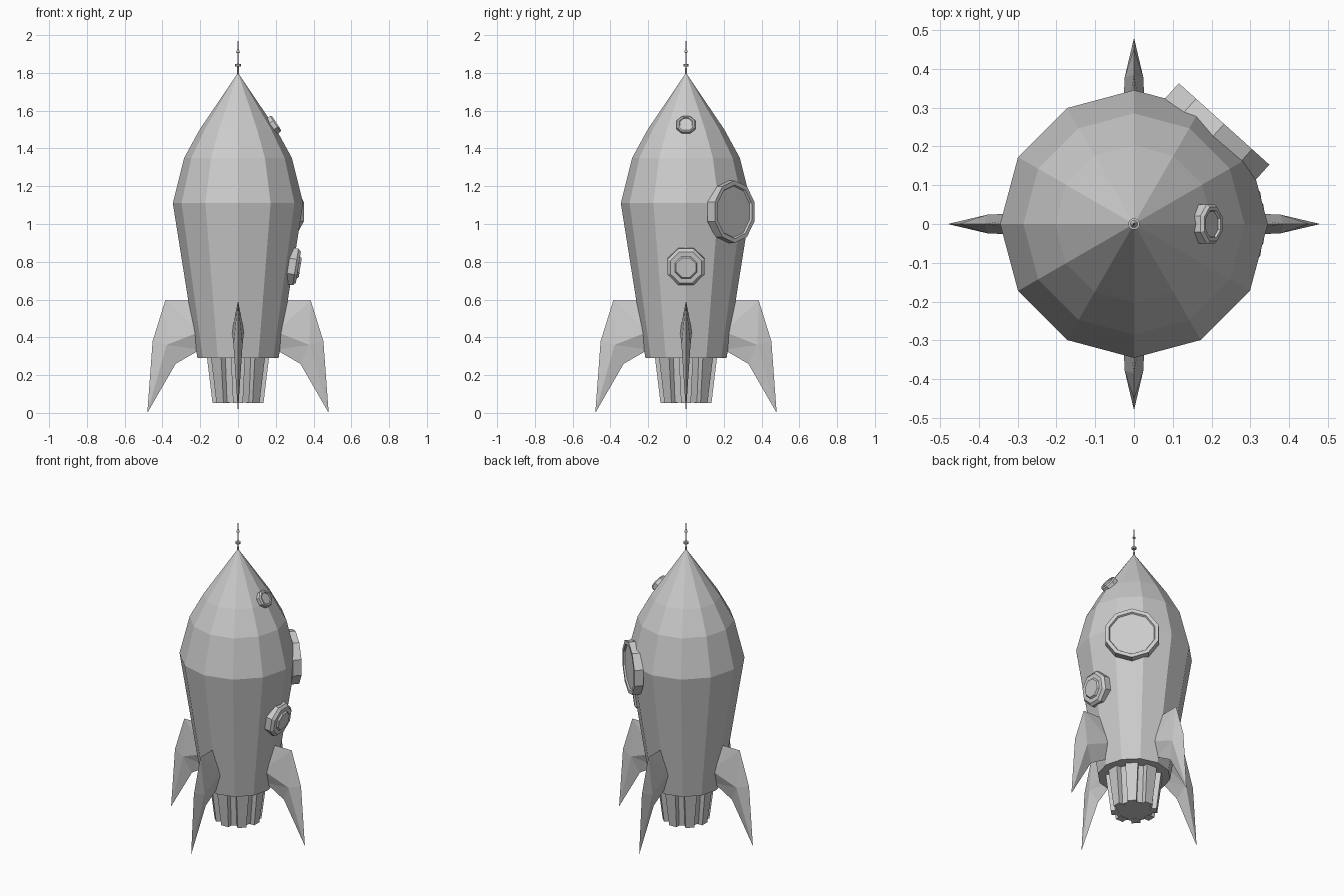
import bpy, bmesh
from math import sin, cos, pi, radians
from mathutils import Vector, Matrix

if "Cube" in bpy.data.objects:
    bpy.data.objects.remove(bpy.data.objects["Cube"])


def make_object(name, verts, faces):
    bm = bmesh.new()
    vs = [bm.verts.new(v) for v in verts]
    for f in faces:
        bm.faces.new([vs[i] for i in f])
    bmesh.ops.recalc_face_normals(bm, faces=bm.faces)
    mesh = bpy.data.meshes.new(name)
    bm.to_mesh(mesh)
    bm.free()
    ob = bpy.data.objects.new(name, mesh)
    bpy.context.collection.objects.link(ob)
    return ob


def lathe(name, profile, sides, phase=0.0):
    """Revolve (radius, height) points around z; radius 0 closes to a point, ends are capped."""
    verts, rings = [], []
    for r, z in profile:
        n = sides if r > 0 else 1
        rings.append([len(verts) + i for i in range(n)])
        for i in range(n):
            a = 2 * pi * i / sides + phase
            verts.append((r * cos(a), r * sin(a), z))
    faces = []
    for lo, hi in zip(rings, rings[1:]):
        for i in range(sides):
            j = (i + 1) % sides
            if len(hi) == 1:
                faces.append((lo[i], lo[j], hi[0]))
            elif len(lo) == 1:
                faces.append((lo[0], hi[j], hi[i]))
            else:
                faces.append((lo[i], lo[j], hi[j], hi[i]))
    for ring in (rings[0], rings[-1]):
        if len(ring) > 1:
            faces.append(ring)
    return make_object(name, verts, faces)


def aim(ob, location, normal):
    """Point local z along the normal, keeping local y upward."""
    rot = Vector(normal).to_track_quat('Z', 'Y').to_matrix().to_4x4()
    ob.matrix_world = Matrix.Translation(location) @ rot


# Hull: twelve-sided shell with pointed nose
lathe("hull", [(0.215, 0.29), (0.345, 1.11), (0.285, 1.35), (0.203, 1.5), (0, 1.8)], 12)

# Engine nozzle core and eight tapered ribs
lathe("nozzle", [(0.112, 0.055), (0.14, 0.30)], 16, pi / 16)
for k in range(8):
    verts = []
    for z, inner, outer, w in ((0.052, 0.09, 0.135, 0.026), (0.30, 0.11, 0.165, 0.038)):
        verts += [(inner, -w, z), (outer, -w, z), (outer, w, z), (inner, w, z)]
    rib = make_object(f"nozzle_rib_{k + 1}", verts,
                      [(0, 1, 2, 3), (4, 5, 6, 7), (0, 1, 5, 4),
                       (1, 2, 6, 5), (2, 3, 7, 6), (3, 0, 4, 7)])
    rib.rotation_euler.z = k * pi / 4

# Four swept fins: sharp outline with a raised ridge on each side
outline = [(0.23, 0.595), (0.385, 0.595), (0.452, 0.38), (0.48, 0.0),
           (0.33, 0.26), (0.20, 0.335)]
ridge = [(0.20, 0.43, 0.032), (0.378, 0.36, 0.024)]
fin_verts = [(x, 0, z) for x, z in outline]
fin_verts += [(x, s * y, z) for s in (1, -1) for x, z, y in ridge]
fin_faces = []
for a, b in ((6, 7), (8, 9)):
    fin_faces += [(0, 1, a), (1, b, a), (1, 2, b), (2, 3, b), (3, 4, b),
                  (4, 5, b), (5, a, b), (5, 0, a)]
for k in range(4):
    fin = make_object(f"fin_{k + 1}", fin_verts, fin_faces)
    fin.rotation_euler.z = k * pi / 2

# Large round window, slightly recessed pane
a = radians(48)
n = Vector((cos(a), sin(a), 0))
window = lathe("large_window", [(0.165, 0), (0.165, 0.053), (0.142, 0.053),
                                (0.136, 0.043), (0, 0.043)], 10, radians(18))
aim(window, n * 0.294 + Vector((0, 0, 1.065)), n)

# Middle porthole with stepped rim, following the hull slope
middle = lathe("middle_porthole", [(0.106, -0.03), (0.106, 0.015), (0.09, 0.03),
                                   (0.064, 0.03), (0.056, 0.04), (0, 0.04)], 8, pi / 8)
aim(middle, (0.29, 0, 0.775), (1, 0, -0.16))

# Small nose porthole
small = lathe("nose_porthole", [(0.054, -0.02), (0.054, 0.014), (0.047, 0.022),
                                (0.038, 0.022), (0.035, 0.016), (0, 0.016)], 8, pi / 8)
aim(small, (0.186, 0, 1.522), (1, 0, 0.64))

# Antenna: thin mast with disc, bead and needle tip
lathe("antenna", [(0.005, 1.785), (0.004, 1.833), (0.015, 1.834), (0.015, 1.846),
                  (0.004, 1.847), (0.003, 1.905), (0.010, 1.908), (0.003, 1.93),
                  (0, 2.0)], 10)
